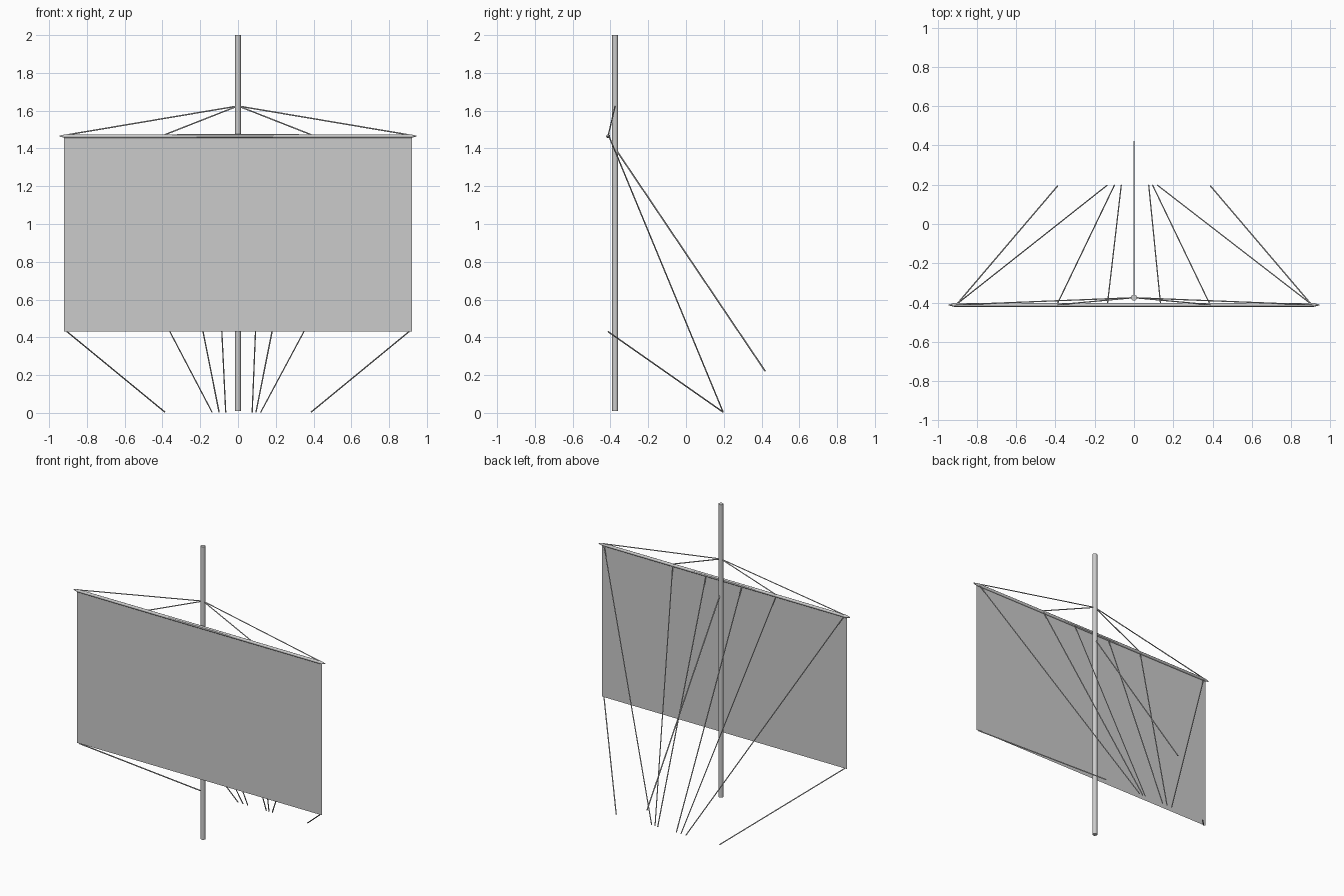
import bpy, bmesh
from mathutils import Vector

if "Cube" in bpy.data.objects:
    bpy.data.objects.remove(bpy.data.objects["Cube"])


def flat_material(name, value):
    m = bpy.data.materials.new(name)
    m.diffuse_color = (value, value, value, 1)
    m.use_nodes = True
    m.node_tree.nodes["Principled BSDF"].inputs["Base Color"].default_value = m.diffuse_color
    return m


GREY = flat_material("light grey", 0.6)


def tube(name, points, radii, sides=6):
    """Straight capped tube through collinear points, one radius per point."""
    pts = [Vector(p) for p in points]
    turn = (pts[-1] - pts[0]).to_track_quat('Z', 'Y')
    bm = bmesh.new()
    rings = []
    for p, r in zip(pts, radii):
        c = bmesh.ops.create_circle(bm, segments=sides, radius=r)['verts']
        for v in c:
            v.co = turn @ v.co + p
        rings.append(c)
    for a, b in zip(rings, rings[1:]):
        for i in range(sides):
            j = (i + 1) % sides
            bm.faces.new((a[i], a[j], b[j], b[i]))
    bm.faces.new(rings[0][::-1])
    bm.faces.new(rings[-1])
    return finish(name, bm)


def finish(name, bm):
    me = bpy.data.meshes.new(name)
    bm.normal_update()
    bm.to_mesh(me)
    bm.free()
    me.materials.append(GREY)
    ob = bpy.data.objects.new(name, me)
    bpy.context.collection.objects.link(ob)
    return ob


def smooth(ob):
    bpy.context.view_layer.objects.active = ob
    ob.select_set(True)
    bpy.ops.object.shade_smooth_by_angle()
    ob.select_set(False)


def rope(name, a, b, r=0.0035):
    return tube(name, [a, b], [r, r])


MAST_Y, YARD_Y, YARD_Z = -0.375, -0.412, 1.465

# Upright mast
smooth(tube("mast", [(0, MAST_Y, 0.01), (0, MAST_Y, 2)], [0.0155, 0.0155], 16))

# Yard with pointed ends
yard_x = [-0.945, -0.915, 0, 0.915, 0.945]
smooth(tube("yard", [(x, YARD_Y, YARD_Z) for x in yard_x],
            [0.002, 0.0095, 0.0105, 0.0095, 0.002], 12))

# Flat sail sheet hanging from the yard
bm = bmesh.new()
bm.faces.new([bm.verts.new(p) for p in (
    (-0.92, YARD_Y, 0.43), (0.92, YARD_Y, 0.43),
    (0.92, YARD_Y, YARD_Z), (-0.92, YARD_Y, YARD_Z))])
finish("sail", bm)

# Lifts from mast to yard, and sheets from the lower sail corners
for s, side in ((-1, "left"), (1, "right")):
    for x, where in ((0.93, "outer"), (0.40, "inner")):
        rope(f"{side}_{where}_lift", (0, MAST_Y, 1.625), (s * x, YARD_Y, 1.468))
    rope(f"{side}_sheet", (s * 0.905, YARD_Y, 0.43), (s * 0.388, 0.195, 0.005), 0.004)

# Ropes fanning from the yard down to the rear
fan = ((-0.90, -0.137), (-0.39, -0.10), (-0.135, -0.065),
       (0.135, 0.075), (0.385, 0.095), (0.90, 0.12))
for i, (top, foot) in enumerate(fan):
    rope(f"rear_rope_{i + 1}", (top, YARD_Y + 0.006, YARD_Z - 0.005), (foot, 0.197, 0.003))

# Backstay
rope("backstay", (0, MAST_Y, 1.40), (0, 0.42, 0.22), 0.004)
